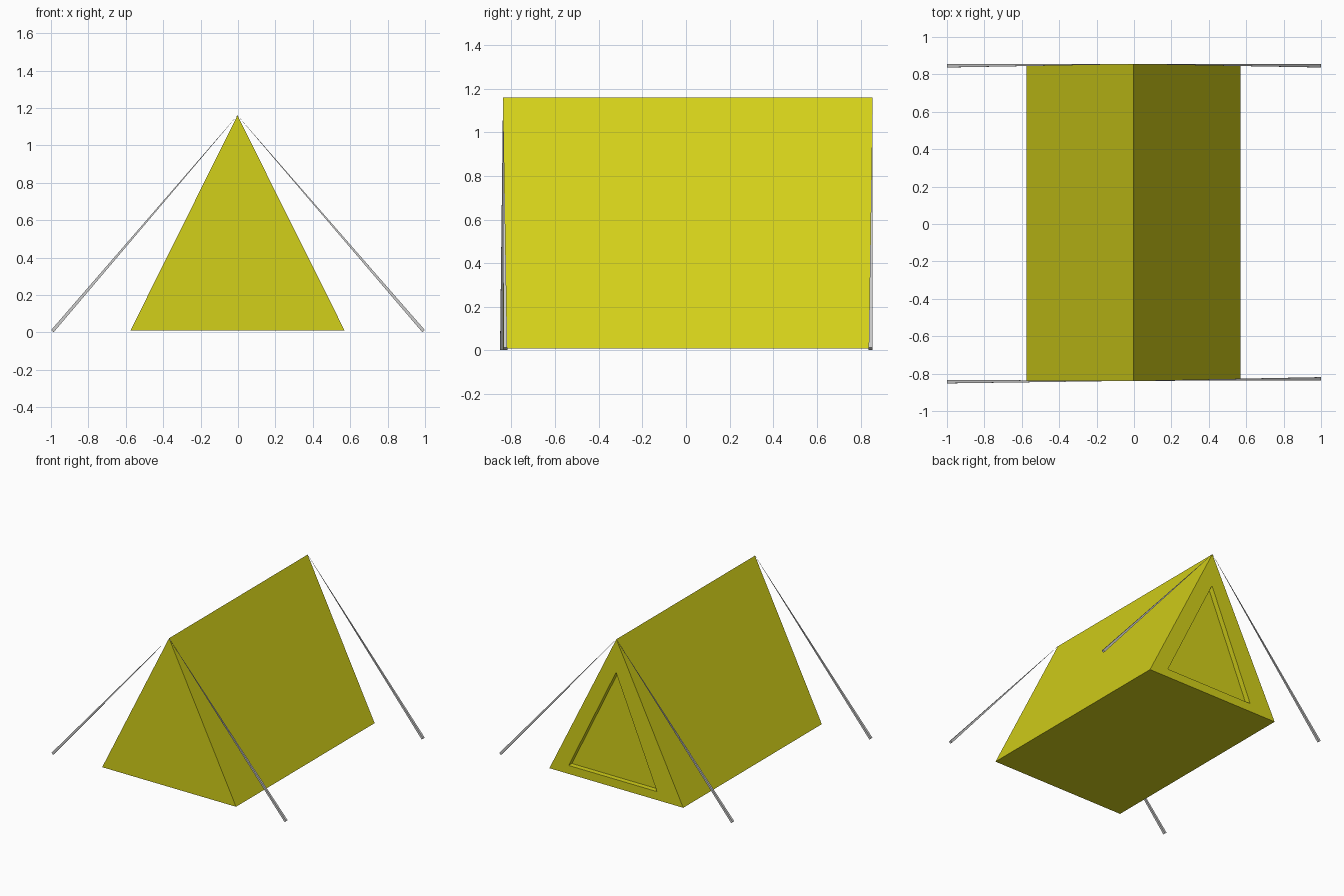
import bpy, bmesh
from mathutils import Vector

if "Cube" in bpy.data.objects:
    bpy.data.objects.remove(bpy.data.objects["Cube"])

yellow = bpy.data.materials.new("yellow_canvas")
yellow.diffuse_color = (0.65, 0.63, 0.01, 1)
yellow.use_nodes = True
yellow.node_tree.nodes["Principled BSDF"].inputs["Base Color"].default_value = yellow.diffuse_color


def loft(name, rings, mat=None):
    """Skin a series of closed rings and cap both ends."""
    bm = bmesh.new()
    vs = [[bm.verts.new(p) for p in ring] for ring in rings]
    n = len(vs[0])
    for a, b in zip(vs, vs[1:]):
        for i in range(n):
            j = (i + 1) % n
            bm.faces.new((a[i], a[j], b[j], b[i]))
    bm.faces.new(vs[0])
    bm.faces.new(vs[-1])
    bmesh.ops.recalc_face_normals(bm, faces=bm.faces[:])
    mesh = bpy.data.meshes.new(name)
    bm.to_mesh(mesh)
    bm.free()
    ob = bpy.data.objects.new(name, mesh)
    bpy.context.collection.objects.link(ob)
    if mat:
        mesh.materials.append(mat)
    return ob


def triangle(left, right, bottom, top, peak_x, y):
    return [(left, y, bottom), (right, y, bottom), (peak_x, y, top)]


# Tent body: triangular prism with a recessed door panel in the back
FRONT, BACK, PEAK = -0.838, 0.855, 1.16
outer = (-0.575, 0.57, 0.01, PEAK, -0.003)
door = (-0.35, 0.405, 0.075, 0.903, 0.0)
loft("tent_body", [
    triangle(*outer, FRONT),
    triangle(*outer, BACK),
    triangle(*door, BACK),
    triangle(*door, BACK - 0.04),
], yellow)


# Guy poles: thin square bars tapering to almost nothing at the ridge
def guy_pole(name, foot, tip, r_foot=0.012, r_tip=0.0005):
    foot, tip = Vector(foot), Vector(tip)
    axis = (tip - foot).normalized()
    u = axis.cross(Vector((0, 1, 0))).normalized()
    v = axis.cross(u)
    corners = ((1, 1), (-1, 1), (-1, -1), (1, -1))
    loft(name, [[c + (u * a + v * b) * r * 0.75 for a, b in corners]
                for c, r in ((foot, r_foot), (tip, r_tip))])


for name, x, y, tip_y in (("front_left_pole", -0.992, -0.843, FRONT),
                          ("front_right_pole", 0.992, -0.828, FRONT),
                          ("back_left_pole", -0.992, 0.846, BACK),
                          ("back_right_pole", 0.992, 0.846, BACK)):
    guy_pole(name, (x, y, 0.007), (-0.003, tip_y, PEAK))
